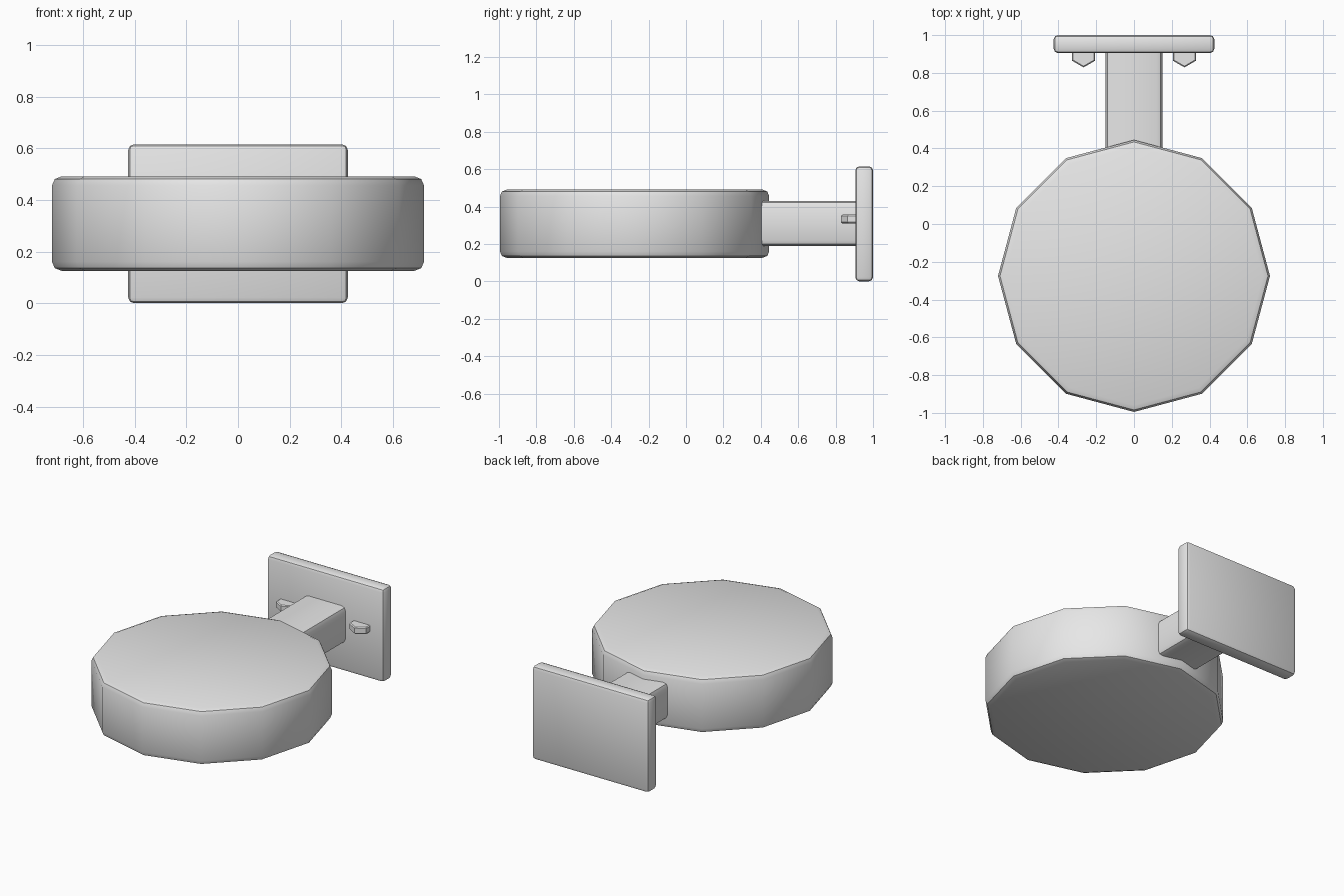
import bpy
import bmesh
import math
from mathutils import Matrix

cube = bpy.data.objects.get("Cube")
if cube:
    bpy.data.objects.remove(cube, do_unlink=True)

# One plain grey finish for every part
grey = bpy.data.materials.new("plain_grey")
grey.use_nodes = True
colour = (0.8, 0.8, 0.8, 1)
grey.diffuse_color = colour
grey.node_tree.nodes["Principled BSDF"].inputs["Base Color"].default_value = colour


def finish(name, bm, location, rounded, width, segments):
    """Round the chosen edges, then turn the mesh into a smooth-shaded object."""
    bmesh.ops.bevel(bm, geom=[e for e in bm.edges if rounded(e)], offset=width,
                    segments=segments, profile=0.5, affect='EDGES')
    mesh = bpy.data.meshes.new(name)
    bm.to_mesh(mesh)
    bm.free()
    mesh.materials.append(grey)
    obj = bpy.data.objects.new(name, mesh)
    obj.location = location
    bpy.context.collection.objects.link(obj)
    bpy.ops.object.select_all(action='DESELECT')
    obj.select_set(True)
    bpy.context.view_layer.objects.active = obj
    bpy.ops.object.shade_smooth_by_angle(angle=math.radians(40))
    return obj


def box(name, size, location, width, segments, rounded=lambda e: True):
    bm = bmesh.new()
    bmesh.ops.create_cube(bm, size=1, matrix=Matrix.Diagonal((*size, 1)))
    return finish(name, bm, location, rounded, width, segments)


def prism(name, sides, radius, height, location, width, segments):
    """Upright prism with a corner facing the front and rounded rims."""
    bm = bmesh.new()
    bmesh.ops.create_cone(bm, cap_ends=True, segments=sides, radius1=radius,
                          radius2=radius, depth=height)
    corner = min(bm.verts, key=lambda v: v.co.y).co
    turn = -math.pi / 2 - math.atan2(corner.y, corner.x)
    bmesh.ops.rotate(bm, verts=bm.verts, matrix=Matrix.Rotation(turn, 3, 'Z'))
    rim = lambda e: abs(e.verts[0].co.z - e.verts[1].co.z) < height / 2
    return finish(name, bm, location, rim, width, segments)


# Twelve-sided drum
prism("drum", 12, 0.72, 0.365, (0, -0.275, 0.308), 0.035, 2)

# Arm joining the drum to the mounting plate, rounded along its length
along = lambda e: abs(e.verts[0].co.y - e.verts[1].co.y) > 0.1
box("arm", (0.30, 0.56, 0.24), (0, 0.65, 0.31), 0.03, 2, along)

# Mounting plate
box("mounting_plate", (0.85, 0.095, 0.615), (0, 0.9525, 0.3075), 0.022, 2)

# Pair of hexagonal pegs set into the plate
for side, x in (("left", 0.267), ("right", -0.267)):
    prism(side + "_peg", 6, 0.071, 0.046, (x, 0.9, 0.333), 0.006, 1)
